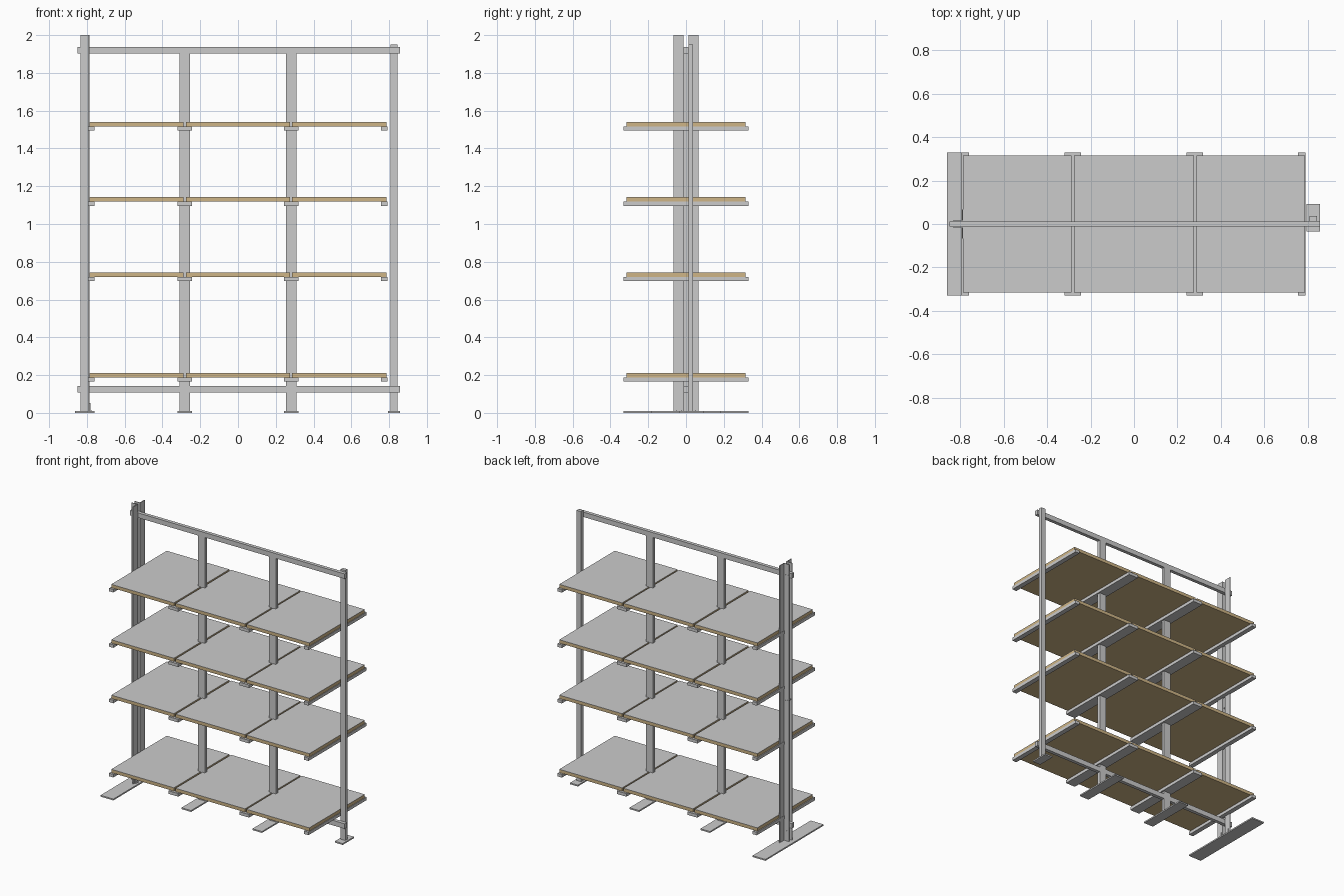
import bpy, math

if "Cube" in bpy.data.objects:
    bpy.data.objects.remove(bpy.data.objects["Cube"])

tan = bpy.data.materials.new("board_tan")
tan.diffuse_color = (0.62, 0.46, 0.24, 1)
tan.use_nodes = True
tan.node_tree.nodes["Principled BSDF"].inputs["Base Color"].default_value = tan.diffuse_color


def box(name, x, y, z, mat=None):
    """Axis-aligned box from (min, max) ranges."""
    bpy.ops.mesh.primitive_cube_add(size=1)
    o = bpy.context.object
    o.name = name
    for v in o.data.vertices:
        v.co = [(r[0] + r[1]) / 2 + c * (r[1] - r[0]) for r, c in zip((x, y, z), v.co)]
    if mat:
        o.data.materials.append(mat)
    return o


def angle(name, profile, z):
    """Steel angle: closed xy profile extruded upwards."""
    n = len(profile)
    verts = [(px, py, h) for h in z for px, py in profile]
    faces = [list(range(n))[::-1], list(range(n, 2 * n))]
    faces += [[i, (i + 1) % n, (i + 1) % n + n, i + n] for i in range(n)]
    me = bpy.data.meshes.new(name)
    me.from_pydata(verts, [], faces)
    o = bpy.data.objects.new(name, me)
    bpy.context.collection.objects.link(o)
    return o


PLATE = 0.01
BEAM_Y = (-0.0125, 0.0125)

# Left post: two steel angles back to back with the rails between them
t = 0.005
for side, s in (("front", -1), ("back", 1)):
    a, b = 0.0125 * s, 0.066 * s
    prof = [(-0.833, a), (-0.787, a), (-0.787, b), (-0.787 - t, b),
            (-0.787 - t, a + t * s), (-0.833, a + t * s)]
    if s < 0:
        prof.reverse()
    angle("left_post_angle_" + side, prof, (PLATE, 2.0))
    # Small L bracket fixing the post to its foot
    yr = sorted((0.02 * s, 0.052 * s))
    box("foot_bracket_upright_" + side, (-0.787, -0.782), yr, (PLATE, 0.052))
    box("foot_bracket_flat_" + side, (-0.787, -0.775), yr, (PLATE, 0.015))

# Bolts through the left post
for bx, bz in [(-0.823, 1.92), (-0.802, 1.92), (-0.823, 1.02), (-0.802, 1.02),
               (-0.823, 0.125), (-0.802, 0.125), (-0.812, 0.08), (-0.812, 0.04)]:
    bpy.ops.mesh.primitive_cylinder_add(vertices=12, radius=0.004, depth=0.037,
                                        location=(bx, 0, bz), rotation=(math.pi / 2, 0, 0))
    bpy.context.object.name = "post_bolt"

# Rails along the top and bottom
box("top_rail", (-0.85, 0.857), BEAM_Y, (1.903, 1.938))
box("bottom_rail", (-0.85, 0.857), BEAM_Y, (0.107, 0.143))

# Right post, behind the rails
box("right_post", (0.808, 0.844), (0.0125, 0.037), (PLATE, 1.95))

# Middle posts, interrupted by the bottom rail
for s in (-1, 1):
    xr = (s * 0.282 - 0.027, s * 0.282 + 0.027)
    box("middle_post_lower", xr, BEAM_Y, (PLATE, 0.107))
    box("middle_post_upper", xr, BEAM_Y, (0.143, 1.903))
    box("middle_foot", (s * 0.282 - 0.038, s * 0.282 + 0.038), (-0.185, 0.185), (0, PLATE))

# End feet
box("left_foot", (-0.862, -0.76), (-0.33, 0.33), (0, PLATE))
box("right_foot", (0.795, 0.857), (-0.035, 0.093), (0, PLATE))

# Shelf levels: support arms, boards and grey top laminate
for top in (0.211, 0.744, 1.142, 1.540):
    low = top - 0.024
    for name, xr in (("left_arm", (-0.794, -0.76)), ("middle_arm", (-0.321, -0.244)),
                     ("middle_arm", (0.243, 0.319)), ("right_arm", (0.756, 0.791))):
        box("shelf_" + name, xr, (-0.33, 0.33), (low - 0.022, low))
    for xr in ((-0.787, -0.289), (-0.276, 0.276), (0.287, 0.787)):
        box("shelf_board", xr, (-0.315, 0.315), (low, top - 0.002), tan)
        box("shelf_laminate", xr, (-0.315, 0.315), (top - 0.002, top))
